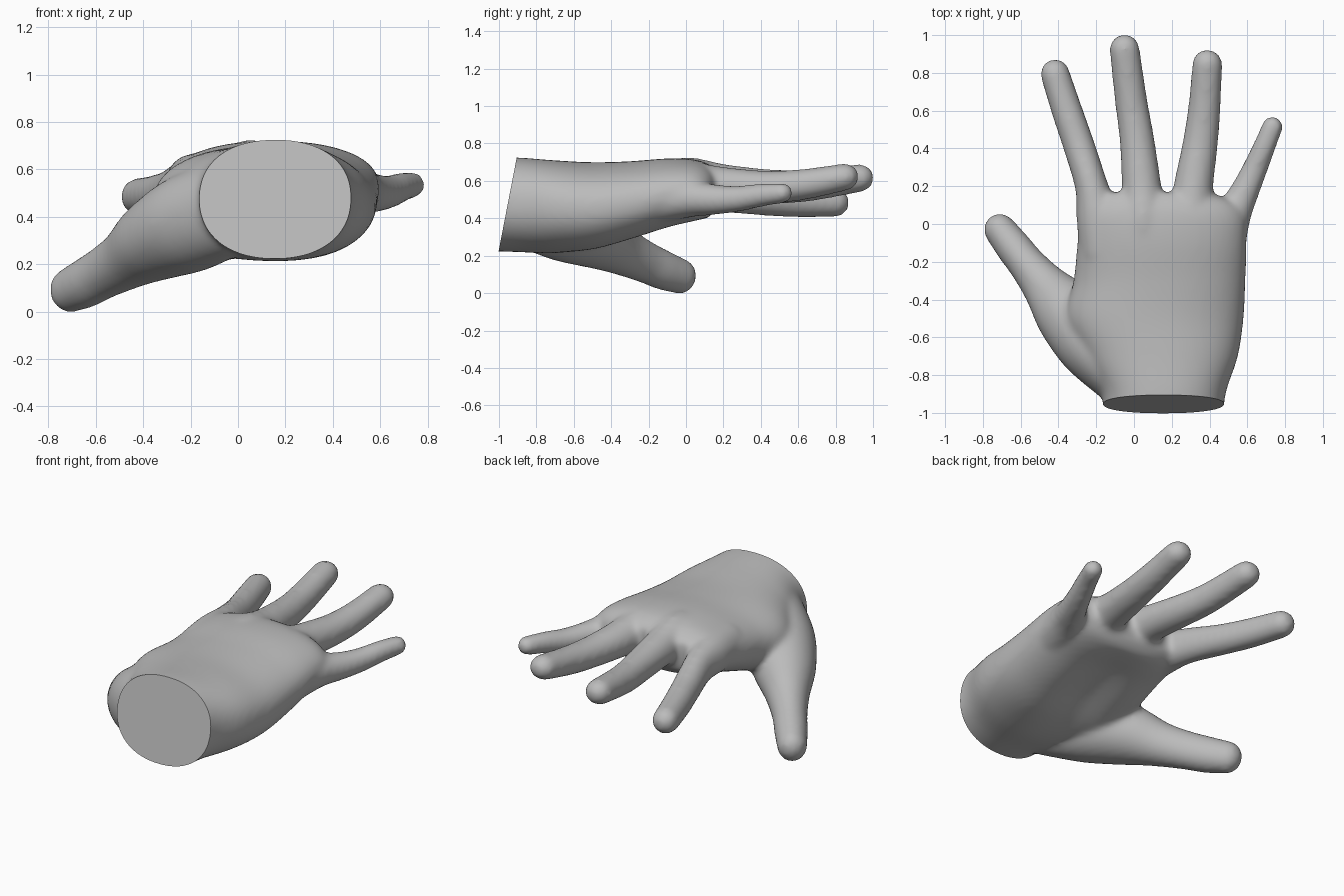
import bpy, bmesh, math
from mathutils import Vector

if "Cube" in bpy.data.objects:
    bpy.data.objects.remove(bpy.data.objects["Cube"])

SIDES = 28
bm = bmesh.new()


def spline(keys, steps=6):
    """Catmull-Rom interpolation of rows of numbers."""
    k = [keys[0]] + list(keys) + [keys[-1]]
    out = []
    for i in range(1, len(k) - 2):
        for s in range(steps):
            t = s / steps
            out.append([0.5 * (2 * b + (c - a) * t + (2 * a - 5 * b + 4 * c - d) * t * t
                               + (3 * b - a - 3 * c + d) * t ** 3)
                        for a, b, c, d in zip(k[i - 1], k[i], k[i + 1], k[i + 2])])
    return out + [list(keys[-1])]


def loft(rings):
    """Closed tube through rings of points."""
    rows = [[bm.verts.new(p) for p in r] for r in rings]
    for a, b in zip(rows, rows[1:]):
        for i in range(len(a)):
            j = (i + 1) % len(a)
            bm.faces.new((a[i], a[j], b[j], b[i]))
    bm.faces.new(rows[0][::-1])
    bm.faces.new(rows[-1])


def digit(keys):
    """Rounded tube; keys are x, y, z, side radius, height radius."""
    path = spline(keys)
    pts = [Vector(p[:3]) for p in path]
    rings = []

    def ring(c, d, ra, rb):
        side = d.cross(Vector((0, 0, 1))).normalized()
        up = side.cross(d).normalized()
        rings.append([c + side * ra * math.cos(a) + up * rb * math.sin(a)
                      for a in (2 * math.pi * i / SIDES for i in range(SIDES))])

    for i, p in enumerate(path):
        d = (pts[min(i + 1, len(pts) - 1)] - pts[max(i - 1, 0)]).normalized()
        ring(pts[i], d, p[3], p[4])
    # domed finger tip
    for s in range(1, 7):
        a = s * math.pi / 2 / 6.3
        ring(pts[-1] + d * path[-1][3] * math.sin(a), d,
             path[-1][3] * math.cos(a), path[-1][4] * math.cos(a))
    loft(rings)


# Palm and wrist: y, left, right, bottom, top, depth of hollow
palm = spline([
    (-1.08, -.17, .47, .24, .74, 0), (-.90, -.17, .485, .235, .74, 0),
    (-.70, -.27, .55, .22, .725, .01), (-.50, -.36, .58, .22, .715, .05),
    (-.30, -.32, .59, .27, .72, .07), (-.10, -.30, .595, .34, .735, .05),
    (.04, -.29, .585, .385, .73, .02), (.12, -.25, .52, .42, .705, 0),
    (.165, -.20, .40, .47, .67, 0)])
rings = []
for y, x0, x1, z0, z1, hollow in palm:
    ring = []
    for i in range(48):
        a = 2 * math.pi * i / 48
        c, s = math.cos(a), math.sin(a)
        u = math.copysign(abs(c) ** .9, c)
        v = math.copysign(abs(s) ** .9, s)
        z = (z0 + z1) / 2 + v * (z1 - z0) / 2
        if s < 0:
            z += hollow * math.exp(-((u + .05) / .4) ** 2)
        ring.append((( x0 + x1) / 2 + u * (x1 - x0) / 2, y, z))
    rings.append(ring)
loft(rings)

# Index, middle, ring and little finger
digit([(-.16, -.15, .55, .13, .13), (-.19, .03, .56, .115, .12), (-.225, .2, .55, .088, .105),
       (-.29, .41, .52, .084, .09), (-.355, .6, .505, .082, .085), (-.418, .795, .50, .078, .078)])
digit([(.06, -.15, .59, .13, .13), (.05, .03, .605, .12, .135), (.04, .2, .60, .105, .105),
       (.015, .45, .585, .092, .092), (-.015, .65, .59, .086, .085), (-.05, .925, .63, .08, .075)])
digit([(.30, -.15, .58, .13, .13), (.30, .03, .59, .12, .125), (.315, .2, .585, .105, .105),
       (.35, .42, .58, .094, .09), (.373, .62, .595, .086, .083), (.388, .845, .635, .08, .073)])
digit([(.45, -.18, .51, .13, .13), (.51, .02, .52, .105, .10), (.575, .15, .515, .08, .082),
       (.635, .28, .52, .068, .07), (.69, .41, .54, .06, .062), (.733, .515, .55, .056, .055)])

# Thumb with its fleshy base
digit([(-.04, -.84, .45, .15, .20), (-.20, -.64, .39, .20, .21), (-.35, -.47, .315, .18, .175),
       (-.47, -.33, .235, .125, .13), (-.565, -.215, .18, .10, .112), (-.64, -.12, .137, .095, .106),
       (-.71, -.03, .105, .085, .095)])

bmesh.ops.recalc_face_normals(bm, faces=bm.faces)
mesh = bpy.data.meshes.new("hand")
bm.to_mesh(mesh)
bm.free()
hand = bpy.data.objects.new("hand", mesh)
bpy.context.collection.objects.link(hand)

# Blend all parts into one skin
rm = hand.modifiers.new("skin", 'REMESH')
rm.mode = 'VOXEL'
rm.voxel_size = 0.016
sm = hand.modifiers.new("soften", 'SMOOTH')
sm.factor = 0.5
sm.iterations = 12
dg = bpy.context.evaluated_depsgraph_get()
skin = bpy.data.meshes.new_from_object(hand.evaluated_get(dg))
hand.modifiers.clear()

# Flat slanted wrist cut
bm = bmesh.new()
bm.from_mesh(skin)
cut = bmesh.ops.bisect_plane(bm, geom=bm.verts[:] + bm.edges[:] + bm.faces[:],
                             plane_co=(0, -.905, .74), plane_no=(0, -.982, .19), clear_outer=True)
rim = [e for e in cut["geom_cut"] if isinstance(e, bmesh.types.BMEdge)]
bmesh.ops.contextual_create(bm, geom=rim)
bmesh.ops.recalc_face_normals(bm, faces=bm.faces)
# Rest the lowest point on the ground
low = min(v.co.z for v in bm.verts)
bmesh.ops.translate(bm, verts=bm.verts, vec=(0, 0, -low))
bm.to_mesh(skin)
bm.free()
hand.data = skin

grey = bpy.data.materials.new("plain grey")
grey.diffuse_color = (.5, .5, .5, 1)
grey.use_nodes = True
grey.node_tree.nodes["Principled BSDF"].inputs["Base Color"].default_value = grey.diffuse_color
skin.materials.clear()
skin.materials.append(grey)

bpy.context.view_layer.objects.active = hand
hand.select_set(True)
bpy.ops.object.shade_smooth_by_angle(angle=math.radians(40))
